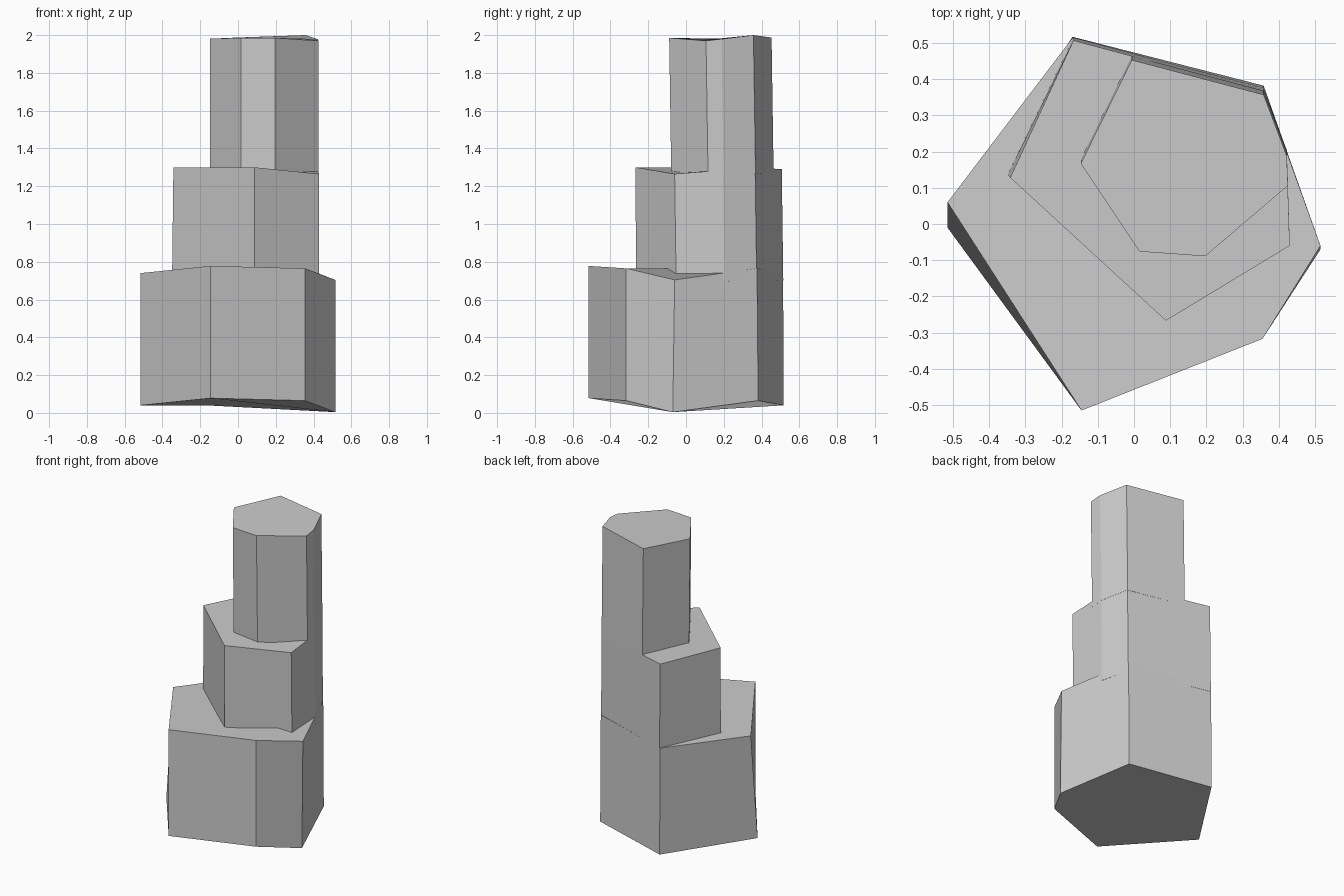
import bpy
import bmesh
from mathutils import Vector

if "Cube" in bpy.data.objects:
    bpy.data.objects.remove(bpy.data.objects["Cube"])


def prism(name, top, height, lean, extra=None):
    """Irregular column: uneven top outline, base dropped by height and shifted by lean."""
    extra = extra or {}
    bm = bmesh.new()
    upper = [bm.verts.new(p) for p in top]
    lower = []
    for i, p in enumerate(top):
        dx, dy = extra.get(i, (0, 0))
        base = Vector(p) + Vector((lean[0] + dx, lean[1] + dy, -height))
        lower.append(bm.verts.new(base))
    bm.faces.new(upper)
    bm.faces.new(lower[::-1])
    n = len(top)
    for i in range(n):
        j = (i + 1) % n
        bm.faces.new((upper[i], lower[i], lower[j], upper[j]))
    bmesh.ops.recalc_face_normals(bm, faces=bm.faces)
    mesh = bpy.data.meshes.new(name)
    bm.to_mesh(mesh)
    bm.free()
    obj = bpy.data.objects.new(name, mesh)
    bpy.context.collection.objects.link(obj)
    return obj


# Wide bottom column
prism("lower_column",
      [(-0.17, 0.514, 0.74), (-0.515, 0.06, 0.74), (-0.145, -0.515, 0.778),
       (0.355, -0.317, 0.765), (0.515, -0.06, 0.704), (0.358, 0.376, 0.765)],
      0.70, (0, 0),
      {0: (0, 0.003), 1: (0, -0.07), 4: (0, -0.01), 5: (0, 0.006)})

# Middle column, sharing the flat back walls
prism("middle_column",
      [(-0.167, 0.507, 1.29), (-0.342, 0.128, 1.30), (0.088, -0.267, 1.30),
       (0.43, -0.06, 1.265), (0.422, 0.196, 1.285), (0.358, 0.366, 1.30)],
      0.59, (0, 0.008), {1: (-0.007, 0), 2: (0, -0.006)})

# Narrow top column
prism("upper_column",
      [(-0.006, 0.453, 1.987), (-0.147, 0.167, 1.981), (0.015, -0.076, 1.985),
       (0.197, -0.089, 1.985), (0.425, 0.106, 1.97), (0.422, 0.188, 1.979),
       (0.358, 0.357, 2.0)],
      0.73, (0, 0.011))
